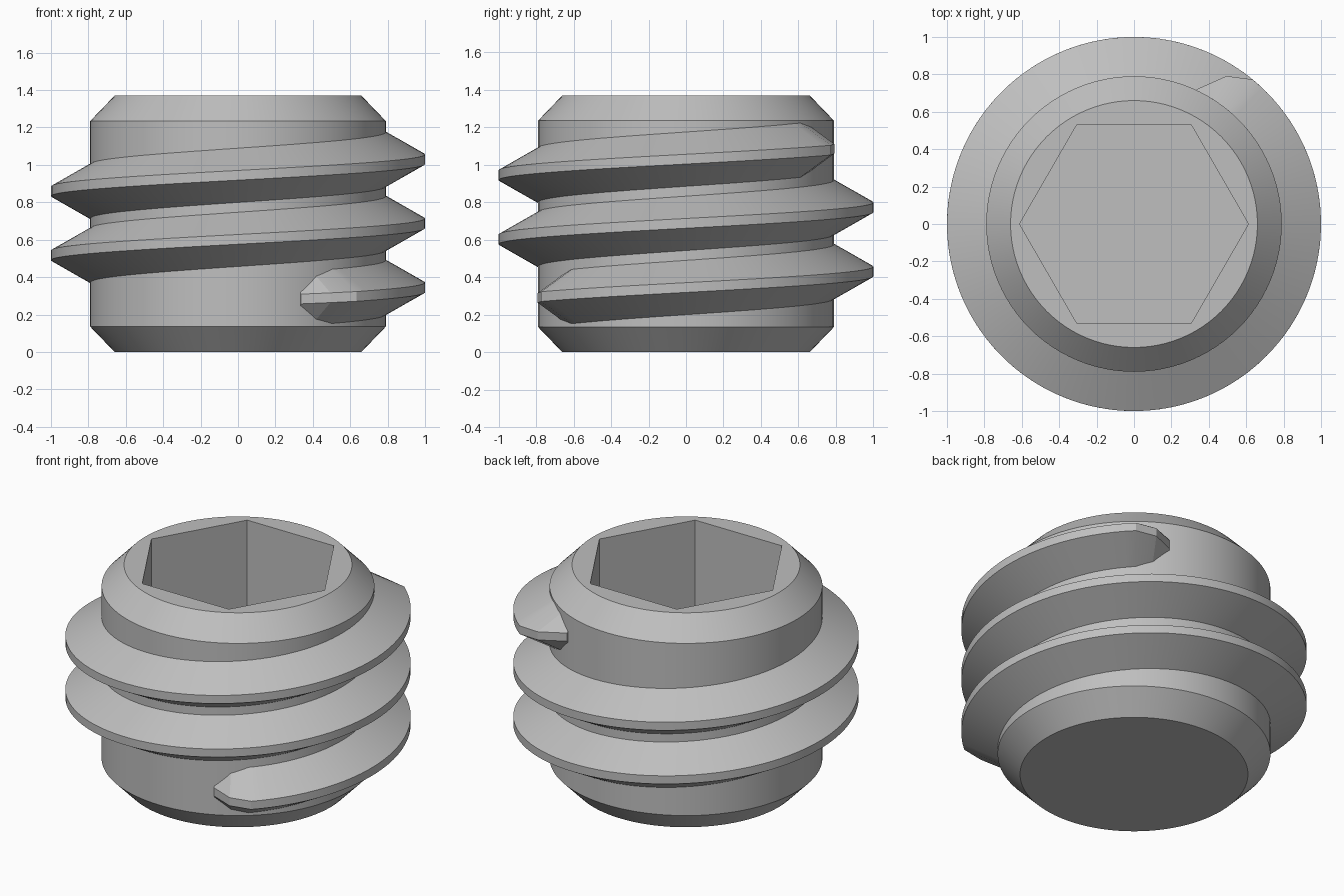
import bpy, bmesh
from math import cos, sin, radians, pi

cube = bpy.data.objects.get("Cube")
if cube:
    bpy.data.objects.remove(cube, do_unlink=True)

steel = bpy.data.materials.new("grey steel")
steel.use_nodes = True
GREY = (0.52, 0.52, 0.52, 1)
steel.diffuse_color = GREY
steel.node_tree.nodes["Principled BSDF"].inputs["Base Color"].default_value = GREY


def loft(name, sections, closed):
    """Join rings of points with quads and cap both ends."""
    bm = bmesh.new()
    rings = [[bm.verts.new(p) for p in ring] for ring in sections]
    for a, b in zip(rings, rings[1:]):
        for i in range(len(a)):
            j = (i + 1) % len(a)
            bm.faces.new((a[i], a[j], b[j], b[i]))
    for end in (rings[0], rings[-1]):
        bm.faces.new(end)
    bmesh.ops.recalc_face_normals(bm, faces=bm.faces)
    mesh = bpy.data.meshes.new(name)
    bm.to_mesh(mesh)
    bm.free()
    mesh.shade_smooth()
    mesh.set_sharp_from_angle(angle=radians(20))
    mesh.materials.append(steel)
    obj = bpy.data.objects.new(name, mesh)
    bpy.context.collection.objects.link(obj)
    return obj


def polar(r, a, z):
    return (r * cos(a), r * sin(a), z)


SIDES = 96
HEIGHT = 1.37
CHAMFER = 0.135
ROOT = 0.79
angles = [2 * pi * i / SIDES for i in range(SIDES)]


def circle(r, z):
    return [polar(r, a, z) for a in angles]


def hexagon(apothem, z):
    return [polar(apothem / cos((a + 1e-9) % (pi / 3) - pi / 6), a, z) for a in angles]


# Chamfered body with a blind hexagonal socket
loft("screw_body", [
    circle(0.66, 0),
    circle(ROOT, CHAMFER),
    circle(ROOT, HEIGHT - CHAMFER),
    circle(0.66, HEIGHT),
    hexagon(0.53, HEIGHT),
    hexagon(0.53, HEIGHT - 0.7),
], True)

# Helical thread with tapered run-outs at both ends
PITCH = 0.3425
TAPER = [(65, 0.795, 0.035), (58, 0.933, 0.115)]  # angle, crest radius, root half width
stations = [(-a, r, w) for a, r, w in TAPER]
first, last, steps = -50.6, 720 + 50.6, 220
stations += [(first + (last - first) * i / steps, 1.0, 0.145) for i in range(steps + 1)]
stations += [(720 + a, r, w) for a, r, w in reversed(TAPER)]


def thread_section(deg, crest, half):
    a = radians(deg)
    z = 0.345 + PITCH * deg / 360
    tip = 0.026
    outline = [(0.72, -half), (ROOT, -half), (crest, -tip),
               (crest, tip), (ROOT, half), (0.72, half)]
    return [polar(r, a, z + dz) for r, dz in outline]


loft("screw_thread", [thread_section(*s) for s in stations], True)
